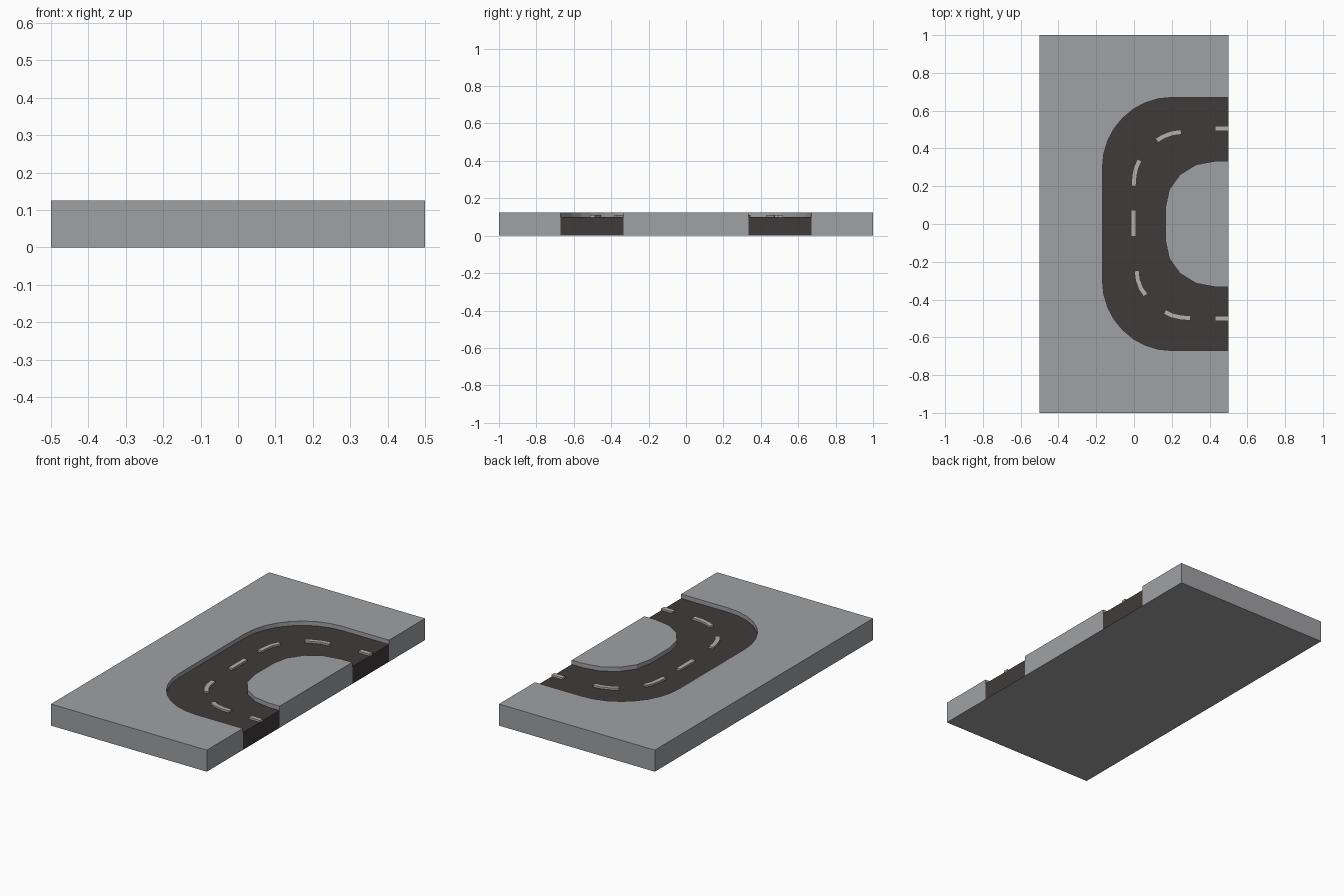
import bpy, bmesh
from math import sin, cos, pi
from mathutils import Vector

if "Cube" in bpy.data.objects:
    bpy.data.objects.remove(bpy.data.objects["Cube"])


def material(name, rgb):
    m = bpy.data.materials.new(name)
    m.diffuse_color = (*rgb, 1)
    m.use_nodes = True
    m.node_tree.nodes["Principled BSDF"].inputs["Base Color"].default_value = m.diffuse_color
    return m


CONCRETE = material("concrete", (0.35, 0.355, 0.37))
ASPHALT = material("asphalt", (0.05, 0.044, 0.042))
PAINT = material("paint", (0.45, 0.44, 0.42))


def prism(name, outline, z0, z1, mat, under=None):
    """Extrude an xy outline from z0 to z1; optional second material underneath."""
    bm = bmesh.new()
    base = bm.faces.new([bm.verts.new((x, y, z0)) for x, y in outline])
    ext = bmesh.ops.extrude_face_region(bm, geom=[base], use_keep_orig=True)
    top = [v for v in ext["geom"] if isinstance(v, bmesh.types.BMVert)]
    bmesh.ops.translate(bm, verts=top, vec=(0, 0, z1 - z0))
    bmesh.ops.recalc_face_normals(bm, faces=bm.faces)
    mesh = bpy.data.meshes.new(name)
    if under:
        for f in bm.faces:
            f.material_index = int(f.normal.z < -0.5)
    bm.to_mesh(mesh)
    bm.free()
    for m in (mat, under):
        if m:
            mesh.materials.append(m)
    ob = bpy.data.objects.new(name, mesh)
    bpy.context.collection.objects.link(ob)
    return ob


def kerb_line(cx, cy, rx, ry, steps):
    """U-shaped line from the right edge, round two corners, back to the right edge."""
    arc = [(cx - rx * sin(i * pi / 2 / steps), cy + ry * cos(i * pi / 2 / steps))
           for i in range(steps + 1)]
    half = [(0.5, cy + ry)] + arc
    return half + [(x, -y) for x, y in reversed(half)]


def ribbon(path, width):
    """Outline of a strip of given width following a short path."""
    pts = [Vector(p) for p in path]
    left, right = [], []
    for i, p in enumerate(pts):
        d = (pts[min(i + 1, len(pts) - 1)] - pts[max(i - 1, 0)]).normalized()
        n = Vector((-d.y, d.x)) * width / 2
        left.append(p + n)
        right.append(p - n)
    return left + right[::-1]


outer = kerb_line(0.2, 0.3, 0.367, 0.37, 8)
inner = kerb_line(0.43, 0.09, 0.263, 0.243, 4)

# Raised pavement around and inside the bend
prism("outer_pavement", outer + [(0.5, -1), (-0.5, -1), (-0.5, 1), (0.5, 1)],
      0, 0.125, CONCRETE)
prism("inner_pavement", inner, 0, 0.125, CONCRETE)

# Sunken road surface
prism("road", outer + inner[::-1], 0, 0.1, ASPHALT, CONCRETE)

# Painted centre dashes
dashes = [
    [(0.5, 0.505), (0.43, 0.505)],
    [(0.25, 0.487), (0.2, 0.48), (0.155, 0.463), (0.12, 0.442)],
    [(0.03, 0.338), (0.012, 0.3), (0.003, 0.26), (-0.002, 0.2)],
    [(-0.002, 0.073), (-0.002, -0.067)],
    [(0.014, -0.247), (0.02, -0.295), (0.036, -0.34), (0.062, -0.377)],
    [(0.162, -0.465), (0.2, -0.484), (0.25, -0.495), (0.3, -0.498)],
    [(0.43, -0.5), (0.5, -0.5)],
]
for i, path in enumerate(dashes):
    prism(f"lane_dash_{i + 1}", ribbon(path, 0.026), 0.099, 0.111, PAINT)
